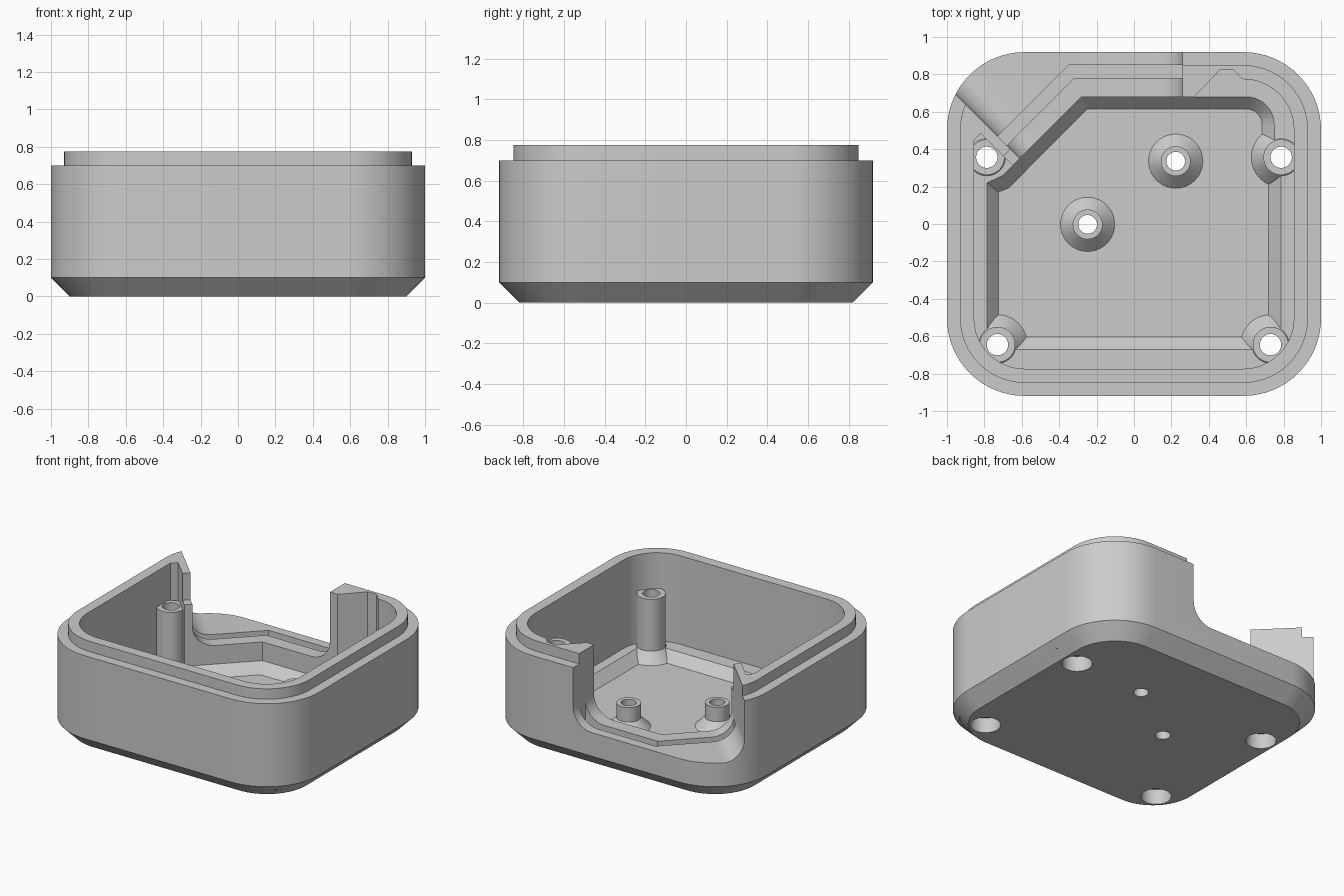
import bpy, bmesh, math
from mathutils import Vector

if "Cube" in bpy.data.objects:
    bpy.data.objects.remove(bpy.data.objects["Cube"])

grey = bpy.data.materials.new("plain_grey")
grey.use_nodes = True
COLOUR = (0.6, 0.6, 0.6, 1)
grey.diffuse_color = COLOUR
grey.node_tree.nodes["Principled BSDF"].inputs["Base Color"].default_value = COLOUR


def loft(name, loops):
    """Closed solid through stacked loops that share a vertex count."""
    bm = bmesh.new()
    rings = [[bm.verts.new(p) for p in loop] for loop in loops]
    n = len(rings[0])
    for a, b in zip(rings, rings[1:]):
        for i in range(n):
            j = (i + 1) % n
            bm.faces.new((a[i], a[j], b[j], b[i]))
    bm.faces.new(rings[0])
    bm.faces.new(rings[-1])
    bmesh.ops.recalc_face_normals(bm, faces=bm.faces)
    mesh = bpy.data.meshes.new(name)
    bm.to_mesh(mesh)
    bm.free()
    mesh.materials.append(grey)
    ob = bpy.data.objects.new(name, mesh)
    bpy.context.collection.objects.link(ob)
    return ob


def at(points, z):
    return [(x, y, z) for x, y in points]


def prism(name, points, z0, z1):
    return loft(name, [at(points, z0), at(points, z1)])


def arc(cx, cy, r, a0, a1, steps=16):
    return [(cx + r * math.cos(math.radians(a0 + (a1 - a0) * i / steps)),
             cy + r * math.sin(math.radians(a0 + (a1 - a0) * i / steps)))
            for i in range(steps + 1)]


def rounded_rect(inset):
    pts = []
    for sx, sy, a in ((1, 1, 0), (-1, 1, 90), (-1, -1, 180), (1, -1, 270)):
        pts += arc(0.585 * sx, 0.504 * sy, 0.415 - inset, a, a + 90)
    return pts


def lathe(name, x, y, profile, steps=40):
    return loft(name, [at(arc(x, y, r, 0, 360 * (steps - 1) / steps, steps - 1), z)
                       for r, z in profile])


def combine(base, tool, operation):
    mod = base.modifiers.new(operation.lower(), "BOOLEAN")
    mod.operation, mod.solver, mod.object = operation, "EXACT", tool
    bpy.context.view_layer.objects.active = base
    bpy.ops.object.modifier_apply(modifier=mod.name)
    bpy.data.objects.remove(tool)


def cut(tool):
    combine(case, tool, "DIFFERENCE")


def add(tool):
    combine(case, tool, "UNION")


FLOOR, LEDGE, RAIL, LIP, POST, WEB = 0.065, 0.135, 0.27, 0.775, 0.515, 0.58

# Outer shell: chamfered foot, wall and stepped lip
case = loft("enclosure_base", [at(rounded_rect(i), z) for i, z in
                               ((0.1, 0), (0, 0.1), (0, 0.7), (0.07, 0.7), (0.07, LIP))])
cut(prism("cavity", rounded_rect(0.145), LEDGE, 1))

# Thick fill behind the opening
add(prism("rail_fill",
          [(0.22, 0.58), (0.46, 0.82), (-0.6, 0.82)] + arc(-0.585, 0.502, 0.3, 100, 180, 8)
          + [(-0.885, 0.415), (-0.82, 0.485), (-0.54, 0.205), (-0.2, 0.55)], 0.1, LIP))
cut(prism("lip_notch", [(0.39, 0.75), (0.46, 0.825), (0.53, 0.825), (0.605, 0.75)], LEDGE, 1))

# Sunken floor with sloped border
outer = ([(-0.785, -0.67), (0.785, -0.67), (0.785, 0.33), (0.75, 0.36)]
         + arc(0.6, 0.53, 0.15, 0, 90, 10)
         + [(-0.28, 0.68), (-0.70, 0.26), (-0.785, 0.22)])
inner = ([(-0.725, -0.605), (0.72, -0.605), (0.72, 0.33), (0.685, 0.36)]
         + arc(0.6, 0.53, 0.085, 0, 90, 10)
         + [(-0.25, 0.615), (-0.67, 0.193), (-0.725, 0.17)])
cut(loft("floor_pocket", [at(inner, FLOOR), at(outer, LEDGE), at(outer, 1)]))


# Opening at the back and its corner, each end with a rounded foot
def opening(name, origin, along, across, length, depth, r=0.15):
    o, u, v = Vector(origin), Vector(along), Vector(across)
    profile = [(length, 1), (length, RAIL)] + arc(r, RAIL + r, r, 270, 180, 12) + [(0, 1)]
    side = [o + u * s + Vector((0, 0, z)) for s, z in profile]
    cut(loft(name, [side, [p + v * depth for p in side]]))


d = math.sqrt(0.5)
opening("back_opening", (0.26, 0.6, 0), (-1, 0, 0), (0, 1, 0), 0.71, 0.6)
start = Vector((d, d, 0)) * -0.184 + Vector((-d, d, 0)) * 0.6
opening("corner_opening", start, (d, d, 0), (-d, d, 0), 0.53, 0.9)

# Seal groove along the rail
cut(prism("rail_groove", [(0.26, 0.85), (-0.35, 0.85), (-0.73, 0.47),
                          (-0.68, 0.42), (-0.32, 0.78), (0.26, 0.78)], 0.2, 0.6))


# Lower web beside the corner post
def slanted(u, v):
    return (d * (u - v), d * (u + v))


cut(prism("web_step", [slanted(*p) for p in
                       ((-0.275, 0.6), (-0.1, 0.6), (-0.1, 0.75), (-0.275, 0.75))], WEB, 1))

# Posts with flared feet, then their bores
corner_posts = [(-0.73, -0.645), (0.73, -0.645), (-0.787, 0.357), (0.787, 0.357)]
board_posts = [(0.223, 0.336), (-0.248, -0.002)]
for x, y in corner_posts:
    add(lathe("corner_post", x, y, ((0.17, FLOOR - 0.01), (0.16, FLOOR),
                                    (0.095, FLOOR + 0.075), (0.095, POST))))
for x, y in board_posts:
    add(lathe("board_post", x, y, ((0.15, FLOOR - 0.01), (0.145, FLOOR),
                                   (0.08, FLOOR + 0.065), (0.08, 0.235))))
for x, y in corner_posts:
    cut(lathe("screw_bore", x, y, ((0.1, -0.1), (0.1, 0.11), (0.057, 0.111), (0.057, 0.65))))
for x, y in board_posts:
    cut(lathe("board_bore", x, y, ((0.05, -0.1), (0.05, 0.4))))

# Smooth rounded walls, keep hard edges
bpy.ops.object.select_all(action="DESELECT")
case.select_set(True)
bpy.context.view_layer.objects.active = case
bpy.ops.object.shade_smooth_by_angle(angle=math.radians(25))
